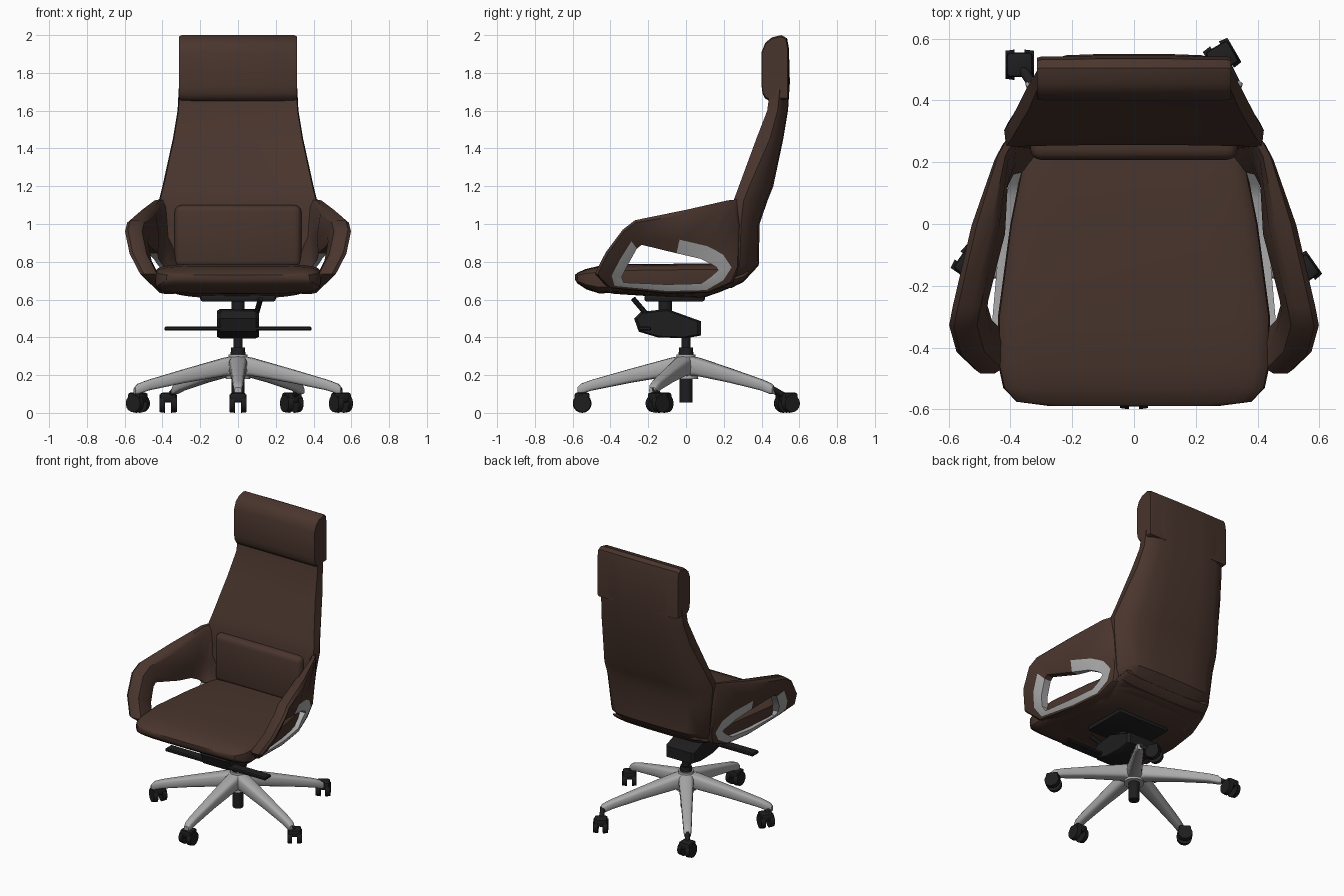
import bpy, bmesh, math
from mathutils import Vector, Matrix

if "Cube" in bpy.data.objects:
    bpy.data.objects.remove(bpy.data.objects["Cube"])


def material(name, col):
    m = bpy.data.materials.new(name)
    m.diffuse_color = (*col, 1)
    m.use_nodes = True
    m.node_tree.nodes["Principled BSDF"].inputs["Base Color"].default_value = m.diffuse_color
    return m


BROWN = material("brown leather", (0.066, 0.035, 0.026))
SILVER = material("silver metal", (0.40, 0.40, 0.40))
BLACK = material("black plastic", (0.013, 0.013, 0.014))


def finish(name, bm, *mats):
    bmesh.ops.recalc_face_normals(bm, faces=bm.faces[:])
    me = bpy.data.meshes.new(name)
    bm.to_mesh(me)
    bm.free()
    for m in mats:
        me.materials.append(m)
    ob = bpy.data.objects.new(name, me)
    bpy.context.collection.objects.link(ob)
    return ob


def loft(name, rings, *mats, cyclic=False, rule=None):
    """Skin closed rings of points; rule(ring, side) gives the material slot."""
    bm = bmesh.new()
    vs = [[bm.verts.new(p) for p in r] for r in rings]
    n, k = len(rings), len(rings[0])
    for i in range(n if cyclic else n - 1):
        a, b = vs[i], vs[(i + 1) % n]
        for j in range(k):
            f = bm.faces.new((a[j], a[(j + 1) % k], b[(j + 1) % k], b[j]))
            f.material_index = rule(i, j) if rule else 0
    if not cyclic:
        bm.faces.new(vs[0])
        bm.faces.new(vs[-1])
    return finish(name, bm, *mats)


def rounded(w, zt, zb, e, n=28):
    """Superellipse section as (x, z) pairs."""
    out = []
    for i in range(n):
        c, s = math.cos(2 * math.pi * i / n), math.sin(2 * math.pi * i / n)
        out.append((w * math.copysign(abs(c) ** (2 / e), c),
                    (zt + zb) / 2 + (zt - zb) / 2 * math.copysign(abs(s) ** (2 / e), s)))
    return out


def extrude_x(name, profile, w, bevel, scale, mat):
    """Extrude a (y, z) profile along x, shrinking it slightly at both ends."""
    cy = sum(p[0] for p in profile) / len(profile)
    cz = sum(p[1] for p in profile) / len(profile)
    loft(name, [[(x, cy + (y - cy) * s, cz + (z - cz) * s) for y, z in profile]
                for x, s in ((-w, scale), (bevel - w, 1), (w - bevel, 1), (w, scale))], mat)


def box(name, lo, hi, mat, bevel=0.0, seg=3, rot=None):
    lo, hi = Vector(lo), Vector(hi)
    bm = bmesh.new()
    bmesh.ops.create_cube(bm, size=1)
    for v in bm.verts:
        v.co = Vector([a * b for a, b in zip(v.co, hi - lo)])
    if bevel:
        bmesh.ops.bevel(bm, geom=bm.edges[:], offset=bevel, segments=seg,
                        profile=0.5, affect='EDGES')
    if rot:
        bm.transform(rot)
    bm.transform(Matrix.Translation((lo + hi) / 2))
    return finish(name, bm, mat)


def rod(name, a, b, r1, r2, mat, seg=20):
    a, b = Vector(a), Vector(b)
    bm = bmesh.new()
    bmesh.ops.create_cone(bm, cap_ends=True, segments=seg, radius1=r1, radius2=r2,
                          depth=(b - a).length)
    bm.transform(Matrix.Translation((a + b) / 2) @
                 (b - a).to_track_quat('Z', 'Y').to_matrix().to_4x4())
    return finish(name, bm, mat)


# Back shell: rows of height, half width, rear y, front y
ROWS = [(0.66, .33, .24, .14), (0.70, .355, .31, .19), (0.78, .38, .385, .24), (1.0, .405, .39, .25),
        (1.12, .42, .43, .25), (1.2, .40, .462, .28), (1.45, .345, .515, .372), (1.6, .32, .54, .43),
        (1.75, .312, .55, .45), (1.93, .31, .545, .46), (1.985, .305, .535, .47)]
US = [-1, -.97, -.88, -.7, -.35, 0, .35, .7, .88, .97, 1]
rings = []
for z, w, yr, yf in ROWS:
    drop = (yr - yf) * (.7 if z < 1.3 else .5)
    rear = [(w * u, yr - drop * abs(u) ** 7, z) for u in US]
    front = [(w * u * .985, yf + .006 * (1 - u * u), z) for u in reversed(US)]
    rings.append(rear + front)
loft("back_shell", rings, BROWN)

# Head and lumbar cushions
HEAD = [(.405, 1.69), (.40, 1.73), (.40, 1.91), (.42, 1.96), (.455, 1.988), (.505, 2.0), (.532, 1.985),
        (.542, 1.93), (.542, 1.66), (.44, 1.652), (.418, 1.665)]
extrude_x("headrest", HEAD, .313, .015, .95, BROWN)
box("lumbar_cushion", (-.335, .207, .77), (.335, .32, 1.10), BROWN, .035)

# Seat cushion and pan: rows of y, half width, top z, bottom z
SEAT = [(-.588, .28, .73, .705), (-.575, .38, .742, .685), (-.53, .423, .762, .655), (-.46, .438, .778, .632),
        (-.30, .440, .788, .64), (0, .40, .79, .65), (.2, .36, .79, .66), (.28, .34, .78, .68)]
loft("seat_cushion", [[(x, y, z) for x, z in rounded(w, t, b, 5)] for y, w, t, b in SEAT], BROWN)
PAN = [(-.45, .38, .70, .645), (-.38, .41, .72, .63), (-.1, .39, .72, .612), (.08, .375, .72, .605),
       (.18, .365, .73, .64), (.30, .355, .75, .69), (.33, .34, .76, .72)]
loft("seat_pan", [[(x, y, z) for x, z in rounded(w, t, b, 2.4)] for y, w, t, b in PAN], BROWN)

# Arms: a band between an outer loop and the loop of the side opening
OUTER = [(.452, .22, 1.125), (.53, 0, 1.075), (.592, -.27, 1.02), (.605, -.335, .97), (.58, -.425, .85),
         (.52, -.483, .735), (.44, -.41, .66), (.41, -.1, .63), (.385, .12, .635), (.37, .25, .69),
         (.388, .285, .78), (.412, .285, 1.0), (.425, .27, 1.13)]
HOLE = [(.45, .08, .815), (.485, -.05, .845), (.535, -.235, .89), (.535, -.26, .87), (.52, -.31, .78),
        (.49, -.34, .72), (.47, -.33, .69), (.45, -.1, .68), (.425, .08, .685), (.415, .13, .72),
        (.415, .17, .755), (.42, .16, .772), (.435, .13, .79)]
for side, sx in (("left", -1), ("right", 1)):
    rings = []
    for i, (o, h) in enumerate(zip(OUTER, HOLE)):
        o, h = Vector(o), Vector(h)
        trim = max(.3, 1 - (.075 if i > 8 or i < 2 else .055) / (h - o).length)
        th = .5 if i in (0, 11, 12) else 1.0
        d = lambda t, off: o.lerp(h, t) - Vector((off * th, 0, 0))
        sec = [d(0, .022), d(.1, 0), d(trim, 0), d(1, .01), d(1, .06), d(.62, .085), d(.1, .09), d(0, .07)]
        rings.append([(p.x * sx, p.y, p.z) for p in sec])
    loft(side + "_arm", rings, BROWN, SILVER, cyclic=True,
         rule=lambda i, j: 1 if (i > 2 or i == 0) and j in (2, 3) else 0)

# Tilt mechanism under the seat
SIDE = [(-.275, .50), (-.24, .535), (-.10, .55), (.08, .485), (.08, .41), (0, .395), (-.15, .40), (-.25, .43)]
extrude_x("tilt_mechanism", SIDE, .11, .015, .9, BLACK)
box("mount_plate", (-.2, -.22, .59), (.2, .1, .625), BLACK, .012, 2)
rod("mount_post", (0, -.11, .52), (0, -.11, .61), .035, .035, BLACK)
rod("tilt_strut", (.12, -.28, .605), (.09, -.19, .50), .014, .014, BLACK, 10)
for side, sx in (("left", -1), ("right", 1)):
    lo, hi = sorted((sx * .09, sx * .39))
    box(side + "_lever", (lo, -.255, .435), (hi, -.185, .457), BLACK, .006, 1)

# Gas column and hub
rod("gas_column", (0, 0, .30), (0, 0, .46), .024, .024, BLACK)
rod("column_collar", (0, 0, .305), (0, 0, .345), .04, .036, BLACK)
rod("column_foot", (0, 0, .055), (0, 0, .22), .034, .036, BLACK)
rod("base_hub", (0, 0, .18), (0, 0, .31), .065, .05, SILVER)

# Five-leg base: rows of radius, half width, top z, bottom z
LEG = [(.0, .05, .308, .19), (.08, .048, .292, .195), (.3, .036, .232, .158), (.5, .028, .175, .118),
       (.555, .024, .155, .10), (.575, .018, .135, .10)]
for i in range(5):
    rot = Matrix.Rotation(math.radians(-90 + 72 * i), 3, 'Z')
    loft("base_leg_%d" % (i + 1), [[rot @ Vector((r, x, z)) for x, z in rounded(w, t, b, 3.5, 16)]
                                  for r, w, t, b in LEG], SILVER)

# Twin-wheel casters: x, y, swivel angle
CASTERS = [(0, -.55, 0), (.545, -.15, 35), (.285, .54, 30), (-.37, .515, 0), (-.53, -.13, 55)]
for i, (cx, cy, ang) in enumerate(CASTERS):
    c = Vector((cx, cy, .05))
    rot = Matrix.Rotation(math.radians(ang), 4, 'Z')
    ax = rot @ Vector((1, 0, 0))
    for s in (-1, 1):
        rod("caster_%d_wheel" % (i + 1), c + ax * s * .016, c + ax * s * .046, .05, .046, BLACK, 18)
    box("caster_%d_hood" % (i + 1), c + Vector((-.042, -.04, .005)), c + Vector((.042, .04, .057)),
        BLACK, .012, 2, rot)
    a = math.radians(-90 + 72 * i)
    rod("caster_%d_stem" % (i + 1), (.56 * math.cos(a), .56 * math.sin(a), .13), c + Vector((0, 0, .03)),
        .016, .016, BLACK, 12)

# Smooth shading with sharp edges kept
for ob in bpy.data.objects:
    ob.select_set(True)
    bpy.context.view_layer.objects.active = ob
bpy.ops.object.shade_smooth_by_angle(angle=math.radians(35))
